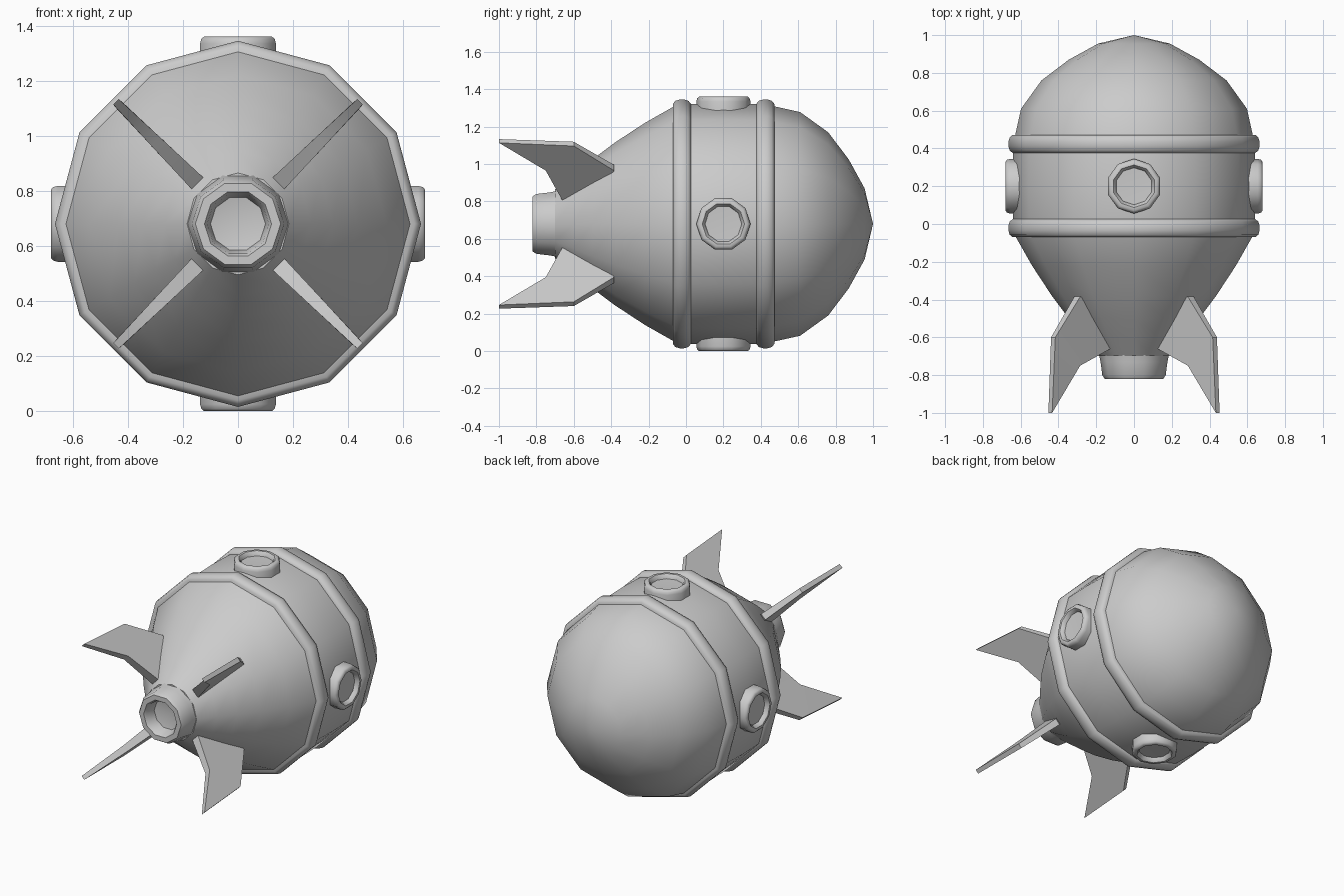
import bpy, bmesh, math
from mathutils import Vector

if "Cube" in bpy.data.objects:
    bpy.data.objects.remove(bpy.data.objects["Cube"])

CENTRE = Vector((0, 0, 0.68))
Y = Vector((0, 1, 0))
X = Vector((1, 0, 0))


def finish(name, bm, angle):
    bmesh.ops.recalc_face_normals(bm, faces=bm.faces)
    me = bpy.data.meshes.new(name)
    bm.to_mesh(me)
    bm.free()
    ob = bpy.data.objects.new(name, me)
    bpy.context.collection.objects.link(ob)
    bpy.ops.object.select_all(action='DESELECT')
    ob.select_set(True)
    bpy.context.view_layer.objects.active = ob
    bpy.ops.object.shade_smooth_by_angle(angle=math.radians(angle))
    return ob


def lathe(name, profile, sides, origin=CENTRE, axis=Y, ref=X, closed=False, angle=42):
    """Revolve (distance along axis, radius) points around an axis."""
    bm = bmesh.new()
    side = axis.cross(ref)
    rings = []
    for d, r in profile:
        if r == 0:
            rings.append([bm.verts.new(origin + axis * d)] * sides)
            continue
        rings.append([bm.verts.new(origin + axis * d
                                   + ref * (r * math.cos(math.tau * i / sides))
                                   + side * (r * math.sin(math.tau * i / sides)))
                      for i in range(sides)])
    pairs = list(zip(rings, rings[1:]))
    if closed:
        pairs.append((rings[-1], rings[0]))
    for a, b in pairs:
        for i in range(sides):
            j = (i + 1) % sides
            quad = list(dict.fromkeys((a[i], a[j], b[j], b[i])))
            bm.faces.new(quad)
    return finish(name, bm, angle)


# Egg-shaped hull
lathe("hull", [(1.0, 0), (0.955, 0.19), (0.87, 0.345), (0.76, 0.49), (0.61, 0.598),
               (0.42, 0.64), (0.2, 0.645), (-0.02, 0.64), (-0.07, 0.625), (-0.22, 0.54),
               (-0.38, 0.435), (-0.5, 0.345), (-0.6, 0.265), (-0.7, 0.185), (-0.7, 0)], 12)

# Two raised bands
for name, y in (("rear_band", -0.022), ("front_band", 0.424)):
    lathe(name, [(y - 0.048, 0.60), (y - 0.048, 0.642), (y - 0.035, 0.658), (y - 0.012, 0.665),
                 (y + 0.012, 0.665), (y + 0.035, 0.658), (y + 0.048, 0.642), (y + 0.048, 0.60)],
          12, closed=True)

# Exhaust nozzle with hollow mouth
lathe("nozzle", [(-0.62, 0.2), (-0.68, 0.187), (-0.73, 0.177), (-0.80, 0.168), (-0.82, 0.155),
                 (-0.82, 0.122), (-0.805, 0.112), (-0.74, 0.1), (-0.72, 0)], 10)

# Four portholes around the middle
for name, d in (("right", (1, 0, 0)), ("left", (-1, 0, 0)), ("top", (0, 0, 1)), ("bottom", (0, 0, -1))):
    lathe(name + "_porthole",
          [(0.58, 0.145), (0.655, 0.145), (0.672, 0.14), (0.68, 0.13), (0.68, 0.113),
           (0.668, 0.103), (0.652, 0.098), (0.648, 0)],
          10, origin=CENTRE + Y * 0.2, axis=Vector(d), ref=Y)

# Four swept tail fins, thinner toward the tip: (y, radius, half thickness)
FIN = [(-0.40, 0.36, 0.026), (-0.385, 0.425, 0.022), (-0.60, 0.605, 0.016),
       (-1.0, 0.627, 0.014), (-0.75, 0.425, 0.022), (-0.66, 0.205, 0.03), (-0.60, 0.16, 0.03)]
for k in range(4):
    a = math.radians(45 + 90 * k)
    out = Vector((math.cos(a), 0, math.sin(a)))
    across = out.cross(Y)
    bm = bmesh.new()
    left, right = [[bm.verts.new(CENTRE + Y * y + out * r + across * (t * s))
                    for y, r, t in FIN] for s in (1, -1)]
    # each cheek is split into an inner and an outer part
    for v in (left, right):
        bm.faces.new((v[2], v[3], v[4]))
        bm.faces.new((v[1], v[2], v[4], v[5]))
        bm.faces.new((v[0], v[1], v[5], v[6]))
    for i in range(len(FIN)):
        j = (i + 1) % len(FIN)
        bm.faces.new((left[i], left[j], right[j], right[i]))
    finish("tail_fin_%d" % (k + 1), bm, 35)
